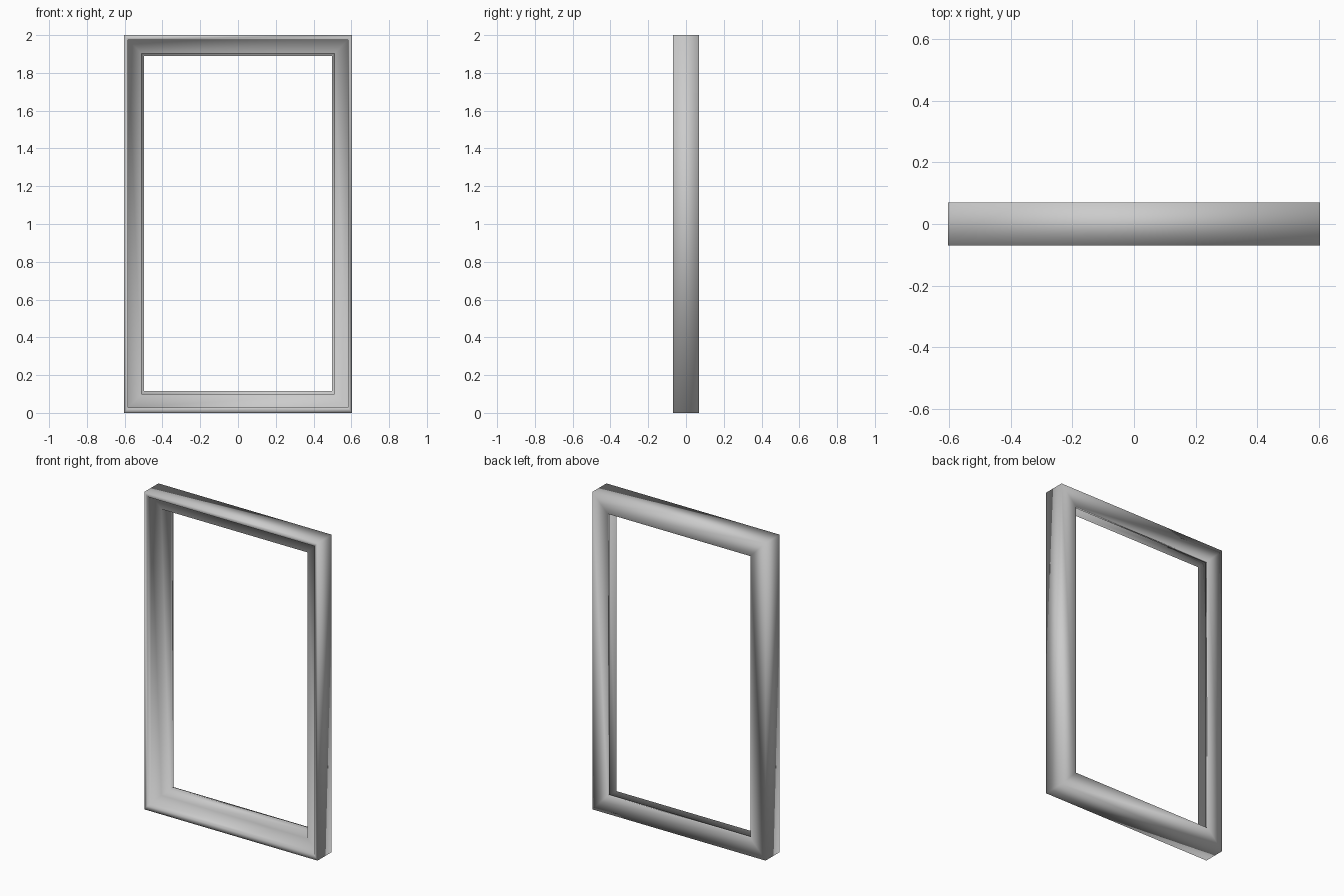
import bpy
import bmesh

if "Cube" in bpy.data.objects:
    bpy.data.objects.remove(bpy.data.objects["Cube"])

# Frame cross-section, walked outside-back -> rim -> recess -> opening -> back.
# Each loop is: half width, bottom z, top z, y
loops = [
    (0.604, 0.0, 2.0, 0.07),       # outer back edge
    (0.604, 0.0, 2.0, -0.07),      # outer front edge
    (0.582, 0.028, 1.975, -0.07),  # raised rim inner edge
    (0.582, 0.028, 1.975, -0.035), # recessed front face
    (0.510, 0.100, 1.903, -0.035), # recess to opening
    (0.510, 0.100, 1.903, 0.05),   # inner wall to back lip
    (0.497, 0.115, 1.89, 0.05),    # back lip front edge
    (0.497, 0.115, 1.89, 0.07),    # opening back edge
]

bm = bmesh.new()
rings = []
for hx, z0, z1, y in loops:
    corners = [(-hx, z0), (hx, z0), (hx, z1), (-hx, z1)]
    rings.append([bm.verts.new((x, y, z)) for x, z in corners])

# Bridge neighbouring loops with mitred quads, closing the profile at the back
for a, b in zip(rings, rings[1:] + rings[:1]):
    for i in range(4):
        j = (i + 1) % 4
        bm.faces.new((a[i], a[j], b[j], b[i]))
bmesh.ops.recalc_face_normals(bm, faces=bm.faces[:])

# Continuous soft shading over the whole moulding
for f in bm.faces:
    f.smooth = True

mesh = bpy.data.meshes.new("window_frame")
bm.to_mesh(mesh)
bm.free()
frame = bpy.data.objects.new("window_frame", mesh)
bpy.context.collection.objects.link(frame)
